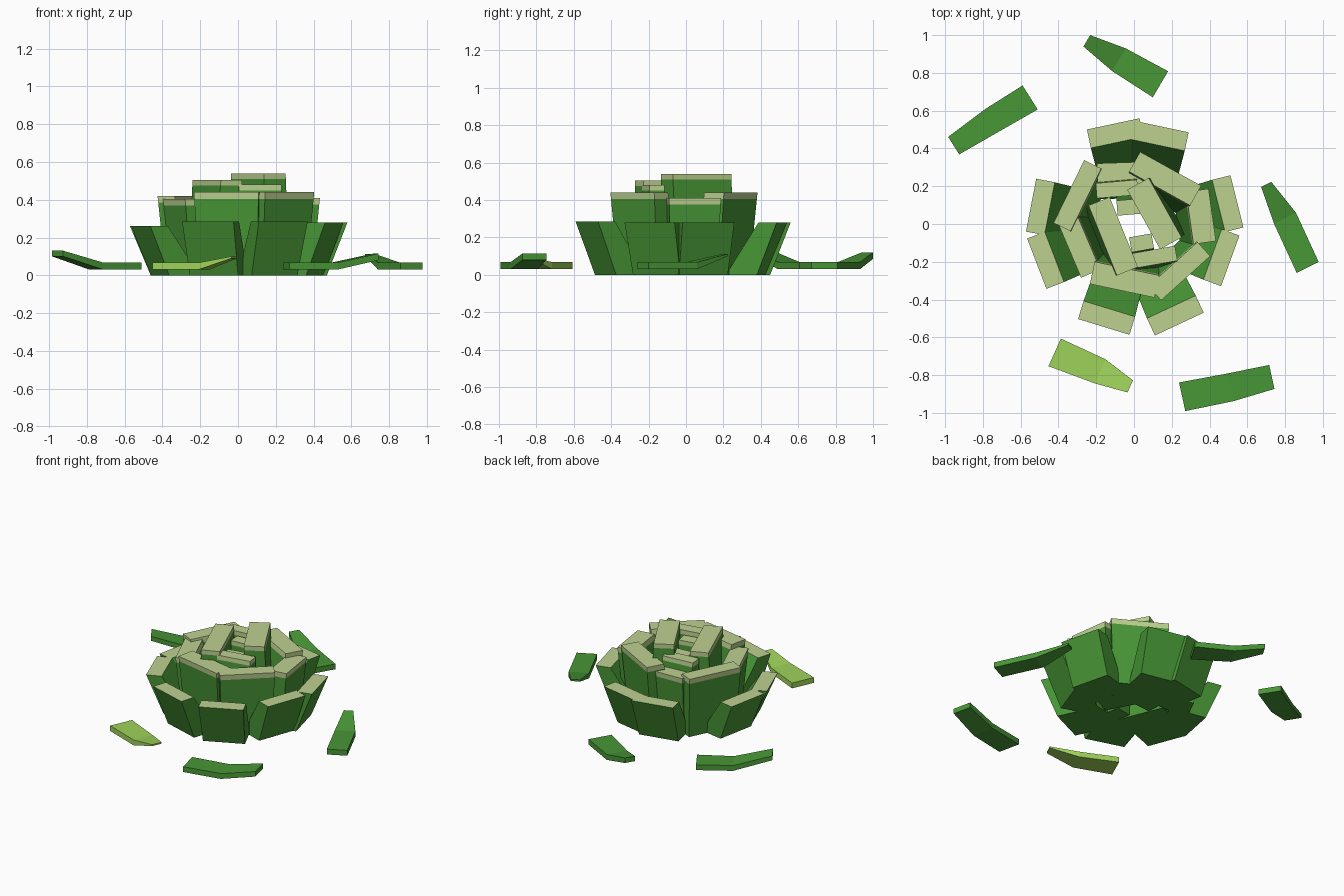
import bpy
import bmesh
from math import radians
from mathutils import Matrix, Vector

default_cube = bpy.data.objects.get("Cube")
if default_cube:
    bpy.data.objects.remove(default_cube, do_unlink=True)


def make_material(name, colour):
    material = bpy.data.materials.new(name)
    material.use_nodes = True
    material.diffuse_color = colour
    shader = material.node_tree.nodes["Principled BSDF"]
    shader.inputs["Base Color"].default_value = colour
    shader.inputs["Roughness"].default_value = 0.9
    return material


leaf_green = make_material("leaf green", (0.065, 0.31, 0.037, 1))
pale_green = make_material("pale cap green", (0.51, 0.64, 0.28, 1))
lime_green = make_material("lime green", (0.34, 0.65, 0.1, 1))


def loft(name, rings, materials, last_section_index=0, end_index=0):
    """Join four-cornered rings into a closed, flat-shaded solid."""
    bm = bmesh.new()
    loops = [[bm.verts.new(corner) for corner in ring] for ring in rings]
    bm.faces.new(loops[0])
    for section, (lower, upper) in enumerate(zip(loops, loops[1:])):
        is_last = section == len(loops) - 2
        for i in range(4):
            j = (i + 1) % 4
            face = bm.faces.new((lower[i], lower[j], upper[j], upper[i]))
            face.material_index = last_section_index if is_last else 0
    bm.faces.new(loops[-1]).material_index = end_index
    bmesh.ops.recalc_face_normals(bm, faces=bm.faces)
    mesh = bpy.data.meshes.new(name)
    bm.to_mesh(mesh)
    bm.free()
    for material in materials:
        mesh.materials.append(material)
    obj = bpy.data.objects.new(name, mesh)
    bpy.context.collection.objects.link(obj)
    return obj


def petal(name, x, y, facing, length, depth, top, cap=0, outer_in=0, inner_in=0, narrow=0.94):
    """Upright slab; facing is its outward direction, and its foot is drawn inward."""
    place = Matrix.Translation((x, y, 0)) @ Matrix.Rotation(radians(facing), 4, "Z")

    def ring(z):
        drop = 1 - z / top
        outer = depth / 2 - outer_in * drop
        inner = -depth / 2 - inner_in * drop
        half = length / 2 * (1 - (1 - narrow) * drop)
        corners = ((inner, -half), (outer, -half), (outer, half), (inner, half))
        return [place @ Vector((u, v, z)) for u, v in corners]

    levels = [0, top - cap, top] if cap else [0, top]
    loft(name, [ring(z) for z in levels], [leaf_green, pale_green],
         last_section_index=1 if cap else 0, end_index=1)


# Outer petals: middle of the outer top edge, facing, height
outer_petals = [
    (-.11, .53, 102, .28), (.15, .515, 78, .28),
    (.545, .12, 14, .28), (.51, -.195, -20, .28),
    (.24, -.53, -65, .285), (-.16, -.545, 253, .285),
    (-.515, -.21, 201, .26), (-.545, .1, 169, .26),
]
outer_depth = 0.1
for number, (x, y, facing, top) in enumerate(outer_petals, 1):
    inward = Matrix.Rotation(radians(facing), 2) @ Vector((outer_depth / 2, 0))
    petal(f"outer_petal_{number}", x - inward.x, y - inward.y, facing, .285,
          outer_depth, top, outer_in=.11, inner_in=.18)

# Middle petals: top centre, facing, length, depth, height
middle_petals = [
    (-.3, .15, 154, .37, .1, .42), (-.07, .265, 92, .25, .12, .4),
    (.165, .24, 61, .37, .12, .44), (.355, .04, 8, .28, .12, .41),
    (.24, -.25, -48, .35, .1, .44), (-.05, -.295, 258, .35, .12, .44),
    (-.29, -.12, 203, .31, .11, .405),
]
for number, values in enumerate(middle_petals, 1):
    petal(f"middle_petal_{number}", *values, cap=.035, outer_in=.04, inner_in=.07, narrow=.9)

# Heart petals around the open centre
heart_petals = [
    (-.11, -.065, 202, .4, .12, .505), (.108, .055, 29, .36, .13, .54),
    (.11, -.175, 280, .23, .08, .48), (-.09, .185, 95, .22, .08, .47),
    (-.02, .09, 95, .14, .08, .45), (.04, -.1, 280, .12, .08, .45),
]
for number, values in enumerate(heart_petals, 1):
    petal(f"heart_petal_{number}", *values, cap=.03, outer_in=-.03)


def fallen_leaf(name, base, bend, tip, widths, tip_bottom, tip_top, material):
    """Bent strip lying flat, with its narrower tip raised."""
    stations = [Vector(point) for point in (base, bend, tip)]
    across = (stations[2] - stations[0]).normalized().orthogonal()
    heights = ((.03, .067), (.03, .067), (tip_bottom, tip_top))
    rings = []
    for centre, width, (low, high) in zip(stations, widths, heights):
        left = centre + across * width / 2
        right = centre - across * width / 2
        rings.append([(*left, low), (*right, low), (*right, high), (*left, high)])
    loft(name, rings, [material])


# Fallen leaves scattered around the plant
fallen_leaf("back_fallen_leaf", (.14, .74), (-.08, .87), (-.25, .97),
            (.16, .14, .07), .085, .12, leaf_green)
fallen_leaf("back_right_fallen_leaf", (-.55, .67), (-.75, .55), (-.955, .415),
            (.15, .14, .11), .1, .13, leaf_green)
fallen_leaf("left_fallen_leaf", (.92, -.23), (.8, .03), (.7, .21),
            (.13, .13, .06), .1, .112, leaf_green)
fallen_leaf("front_left_fallen_leaf", (.255, -.915), (.51, -.865), (.73, -.81),
            (.155, .15, .13), .08, .115, leaf_green)
fallen_leaf("front_right_fallen_leaf", (-.42, -.68), (-.18, -.78), (-.02, -.86),
            (.16, .14, .07), .09, .1, lime_green)
